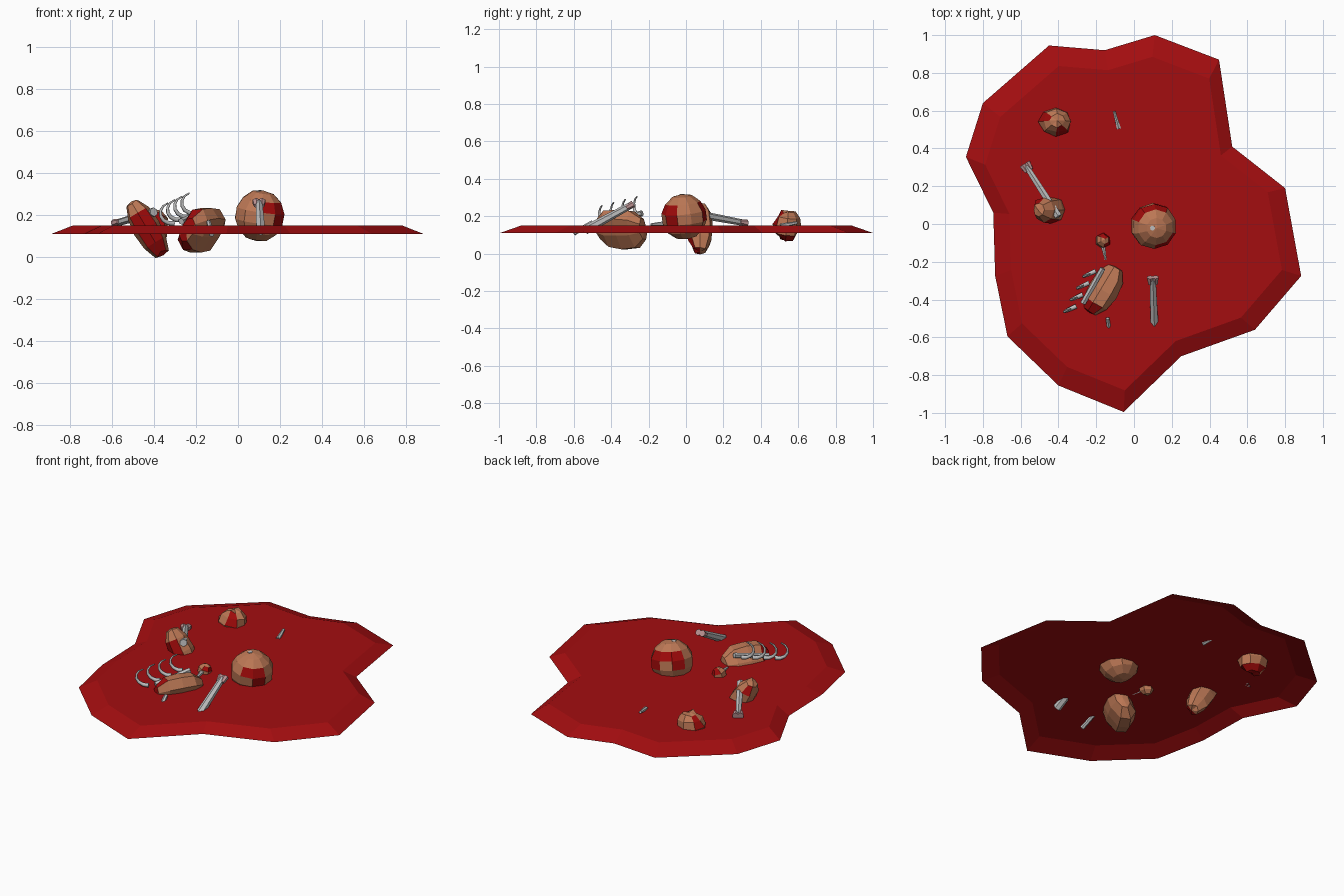
import bpy, bmesh, math, random
from mathutils import Vector, Matrix

if "Cube" in bpy.data.objects:
    bpy.data.objects.remove(bpy.data.objects["Cube"])

random.seed(4)


def mat(name, r, g, b):
    m = bpy.data.materials.new(name)
    m.diffuse_color = (r, g, b, 1)
    m.use_nodes = True
    m.node_tree.nodes["Principled BSDF"].inputs["Base Color"].default_value = m.diffuse_color
    return m


POOL = mat("pool_red", 0.37, 0.004, 0.005)
RAW = mat("raw_red", 0.35, 0.003, 0.003)
SKIN = mat("skin_tan", 0.50, 0.185, 0.09)
BONE = mat("bone_grey", 0.52, 0.52, 0.52)
PINK = mat("bone_pink", 0.52, 0.30, 0.30)


def finish(name, bm, mats):
    me = bpy.data.meshes.new(name)
    bm.to_mesh(me)
    bm.free()
    for m in mats:
        me.materials.append(m)
    ob = bpy.data.objects.new(name, me)
    bpy.context.collection.objects.link(ob)
    return ob


# Pool: open shell with a sloped rim
outline = [(.11, 1), (.45, .87), (.52, .41), (.80, .19), (.885, -.275), (.64, -.56),
           (.25, -.70), (-.055, -.995), (-.40, -.855), (-.67, -.595), (-.735, -.275),
           (-.745, .06), (-.89, .355), (-.80, .64), (-.45, .945), (-.155, .92)]
bm = bmesh.new()
outer = [bm.verts.new((x, y, .11)) for x, y in outline]
inner = [bm.verts.new((x * .885, y * .885, .15)) for x, y in outline]
n = len(outline)
for i in range(n):
    j = (i + 1) % n
    bm.faces.new((outer[j], outer[i], inner[i], inner[j])).normal_flip()
bm.faces.new(inner)
bm.normal_update()
for f in bm.faces:
    if f.normal.z < 0:
        f.normal_flip()
finish("blood_pool", bm, [POOL])


# Chunks: faceted rounded blocks with raw patches chosen by face direction
def chunk(name, c, semi, axis_z, raw, power=2.6, seg=8, rings=6, jit=.06, side=(1, 0, 0)):
    z = Vector(axis_z).normalized()
    y = z.cross(Vector(side)).normalized()
    x = y.cross(z)
    rot = Matrix((x, y, z)).transposed()
    bm = bmesh.new()
    bmesh.ops.create_uvsphere(bm, u_segments=seg, v_segments=rings, radius=1)
    bm.normal_update()
    for f in bm.faces:
        d = (rot @ f.calc_center_median()).normalized()
        f.material_index = int(any(d.dot(Vector(v).normalized()) > math.cos(a) for v, a in raw))
    for v in bm.verts:
        p = v.co.copy()
        k = sum(abs(t) ** power for t in p) ** (1 / power)
        p = p / k * (1 + random.uniform(-jit, jit))
        v.co = rot @ Vector((p.x * semi[0], p.y * semi[1], p.z * semi[2])) + Vector(c)
    finish(name, bm, [SKIN, RAW])


chunk("round_chunk", (.103, -.01, .197), (.123, .123, .123), (.15, -.1, 1),
      [((.75, -.6, .15), .55), ((-.8, .5, .3), .4), ((.4, .85, .4), .4), ((-.2, .8, .5), .3)],
      power=2.0, seg=10, rings=7, jit=.02)
chunk("torso_chunk", (-.175, -.345, .13), (.07, .12, .145), (.51, .86, 0),
      [((-.5, -.7, .5), .5), ((-.8, -.1, .3), .4), ((-.7, -.6, -.5), .45)],
      side=(.75, -.44, -.5), jit=.04)
chunk("limb_chunk", (-.435, .075, .14), (.065, .07, .15), (-.16, 0, .27),
      [((0, -1, 0), .75), ((.5, -.3, -.8), .5), ((-.5, .7, .5), .4)])
chunk("far_chunk", (-.415, .54, .15), (.085, .07, .085), (.1, .1, 1),
      [((.1, .1, -1), .8), ((-.8, .4, .4), .5), ((.3, -.8, .4), .5)], power=2.0, jit=.12)
chunk("small_chunk", (-.165, -.088, .155), (.042, .042, .045), (.3, .2, 1),
      [((.2, .7, .6), .7), ((.7, -.4, .3), .6)], power=2.0, seg=6, rings=5)


# Bones: six-sided tapered shafts, optionally with a knuckled pink end
def stick(bm, a, b, r1, r2, idx=0):
    a, b = Vector(a), Vector(b)
    d = b - a
    m = Matrix.Translation((a + b) / 2) @ d.to_track_quat('Z', 'Y').to_matrix().to_4x4()
    old = set(bm.faces)
    bmesh.ops.create_cone(bm, cap_ends=True, segments=6, radius1=r1, radius2=r2,
                          depth=d.length, matrix=m)
    for f in set(bm.faces) - old:
        f.material_index = idx


def bone(name, a, b, r1, r2, knob=0):
    bm = bmesh.new()
    stick(bm, a, b, r1, r2)
    if knob:
        a, b = Vector(a), Vector(b)
        d = (b - a).normalized()
        s = d.cross(Vector((0, 0, 1))).normalized() * knob * .45
        for k in (-1, 1):
            stick(bm, a + s * k - d * knob * .5, a + s * k + d * knob * .9,
                  knob * .65, knob * .4, 1)
    finish(name, bm, [BONE, PINK])


bone("long_bone_left", (-.57, .305, .165), (-.40, .04, .215), .017, .022, .03)
bone("long_bone_front", (.10, -.295, .258), (.108, -.54, .125), .018, .024, .03)
bone("splinter_far", (-.105, .595, .165), (-.08, .505, .148), .008, .013)
bone("splinter_near", (-.14, -.50, .168), (-.125, -.60, .108), .011, .013)
bone("splinter_small_chunk", (-.165, -.11, .16), (-.15, -.19, .155), .014, .006)
bone("round_chunk_stub", (.10, -.02, .28), (.098, -.022, .318), .016, .014)
bone("spine_rod", (-.27, -.42, .17), (-.165, -.235, .215), .016, .016)

# Ribs: tapered curved rods rising from the spine and hooking over
for i in range(4):
    base = Vector((-.26 + .034 * i, -.415 + .062 * i, .165 + .016 * i))
    cu = bpy.data.curves.new("rib_%d" % (i + 1), 'CURVE')
    cu.dimensions = '3D'
    cu.bevel_depth = .011
    cu.bevel_resolution = 1
    cu.use_fill_caps = True
    sp = cu.splines.new('POLY')
    sp.points.add(6)
    for k in range(7):
        t = k / 6
        ang = math.radians(-80 - 170 * t)
        out = -.055 + .055 * math.cos(ang)
        off = Vector((out, .45 * out, .045 + .05 * math.sin(ang)))
        sp.points[k].co = (*(base + off), 1)
        sp.points[k].radius = 1.15 - .8 * t
    cu.materials.append(BONE)
    bpy.context.collection.objects.link(bpy.data.objects.new(cu.name, cu))
